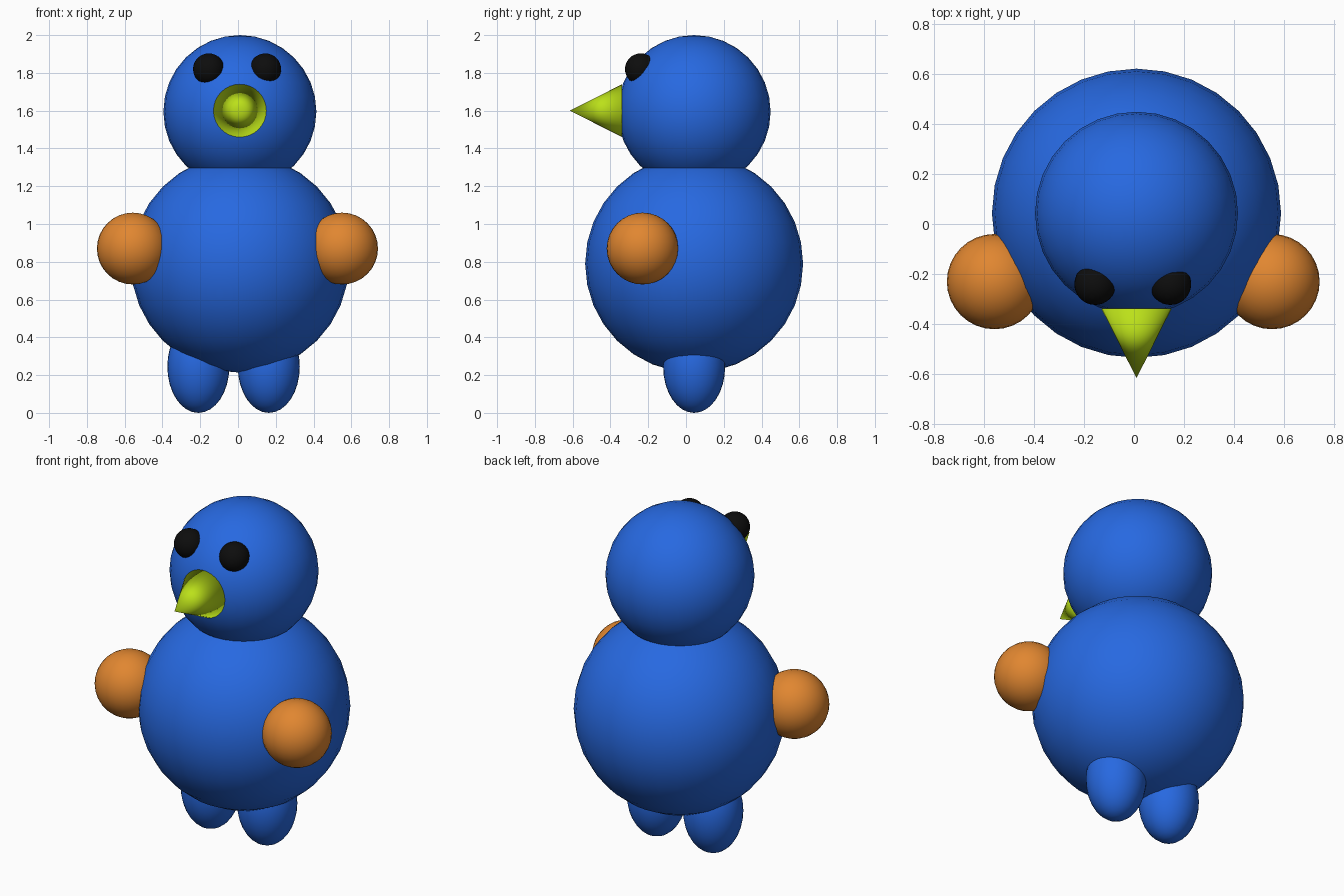
import bpy
import math

if "Cube" in bpy.data.objects:
    bpy.data.objects.remove(bpy.data.objects["Cube"])


def material(name, color):
    m = bpy.data.materials.new(name)
    m.diffuse_color = (*color, 1)
    m.use_nodes = True
    m.node_tree.nodes["Principled BSDF"].inputs["Base Color"].default_value = m.diffuse_color
    return m


BLUE = material("blue", (0.02, 0.14, 0.75))
ORANGE = material("orange", (0.75, 0.24, 0.03))
BLACK = material("black", (0.004, 0.004, 0.004))
LIME = material("lime", (0.5, 0.75, 0.01))


def finish(name, mat):
    ob = bpy.context.object
    ob.name = name
    ob.data.materials.append(mat)
    bpy.ops.object.shade_smooth()


def ball(name, center, radii, mat):
    bpy.ops.mesh.primitive_uv_sphere_add(segments=32, ring_count=16, radius=1, location=center)
    bpy.context.object.scale = radii
    bpy.ops.object.transform_apply(location=False, rotation=False, scale=True)
    finish(name, mat)


# body and head
ball("body", (0.01, 0.043, 0.79), (0.577,) * 3, BLUE)
ball("head", (0.01, 0.043, 1.595), (0.405,) * 3, BLUE)

# paired parts, slightly uneven left to right
for side, arm_x, foot_x, eye_x in (("left", -0.557, -0.21, -0.155), ("right", 0.551, 0.163, 0.145)):
    ball(side + "_wing", (arm_x, -0.23, 0.87), (0.19,) * 3, ORANGE)
    ball(side + "_foot", (foot_x, 0.043, 0.245), (0.164, 0.164, 0.245), BLUE)
    ball(side + "_eye", (eye_x, -0.24, 1.82), (0.083,) * 3, BLACK)

# beak: cone pointing forward, fully smooth
bpy.ops.mesh.primitive_cone_add(vertices=32, radius1=0.14, radius2=0, depth=0.277,
                                location=(0.01, -0.4765, 1.6), rotation=(math.pi / 2, 0, 0))
finish("beak", LIME)
